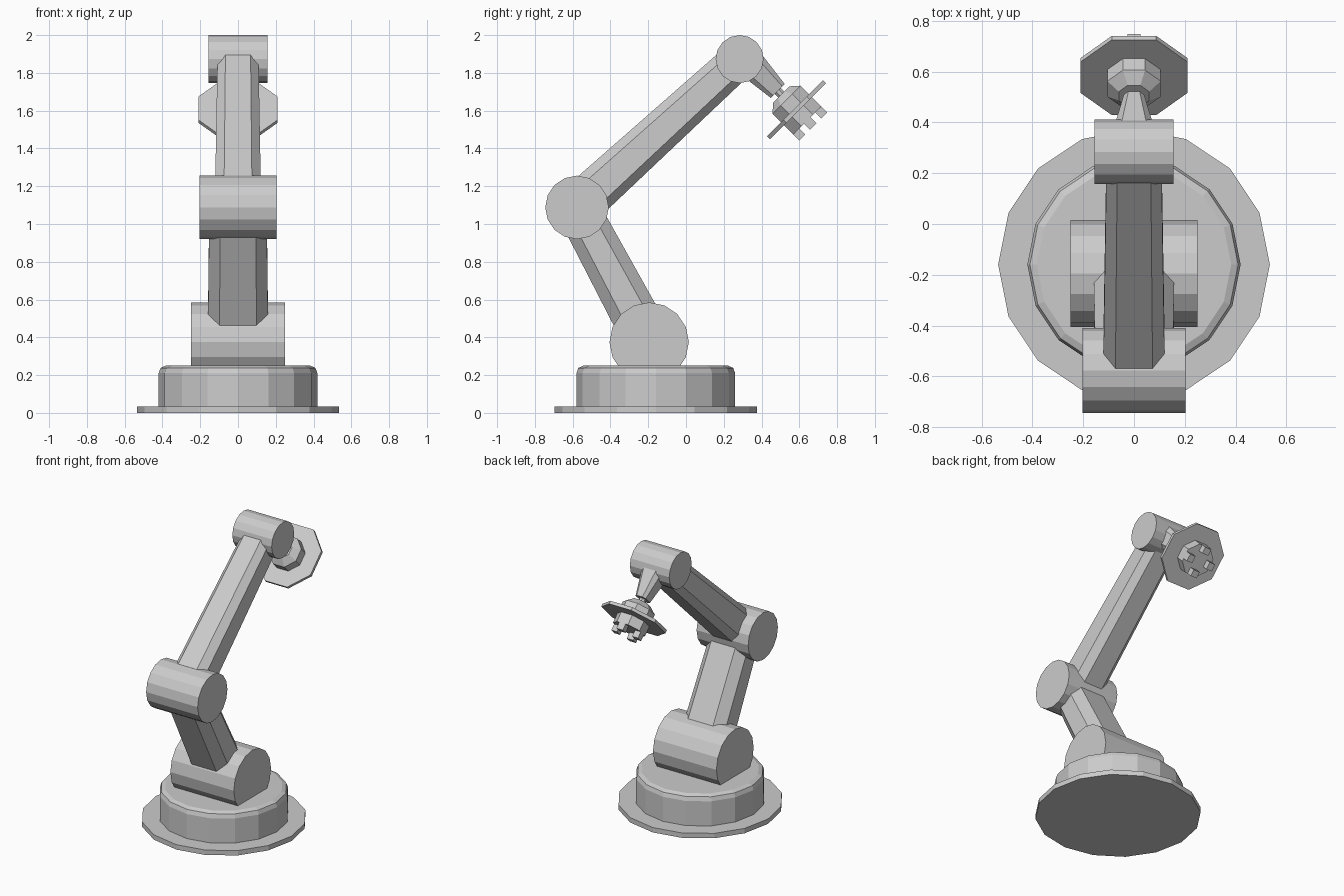
import bpy, bmesh, math
from mathutils import Vector

if "Cube" in bpy.data.objects:
    bpy.data.objects.remove(bpy.data.objects["Cube"])

X = Vector((1, 0, 0))


def loft(name, origin, direction, rings):
    """Skin closed cross-sections [(distance, [(u, v), ...]), ...] placed along a direction."""
    o, d = Vector(origin), Vector(direction).normalized()
    side = X if abs(d.x) < 0.9 else Vector((0, 1, 0))
    up = d.cross(side)
    bm = bmesh.new()
    loops = [[bm.verts.new(o + d * s + side * u + up * v) for u, v in pts] for s, pts in rings]
    n = len(loops[0])
    for a, b in zip(loops, loops[1:]):
        for i in range(n):
            j = (i + 1) % n
            bm.faces.new((a[i], a[j], b[j], b[i]))
    bm.faces.new(loops[0])
    bm.faces.new(loops[-1])
    bmesh.ops.recalc_face_normals(bm, faces=bm.faces)
    mesh = bpy.data.meshes.new(name)
    bm.to_mesh(mesh)
    bm.free()
    ob = bpy.data.objects.new(name, mesh)
    bpy.context.collection.objects.link(ob)
    return ob


def ngon(r, n=16, phase=0.0):
    return [(r * math.cos(2 * math.pi * (i + phase) / n),
             r * math.sin(2 * math.pi * (i + phase) / n)) for i in range(n)]


def octo(apothem):
    """Octagon with flats facing the main axes."""
    return ngon(apothem / math.cos(math.pi / 8), 8, 0.5)


def chamfered(hx, hy, c):
    """Rectangle with cut corners."""
    return [(hx, hy - c), (hx - c, hy), (c - hx, hy), (-hx, hy - c),
            (-hx, c - hy), (c - hx, -hy), (hx - c, -hy), (hx, c - hy)]


def joint(name, centre, radius, half):
    loft(name, centre, X, [(-half, ngon(radius)), (half, ngon(radius))])


# Base
base = (0, -0.16, 0)
loft("base_flange", base, (0, 0, 1), [(0, ngon(0.535)), (0.035, ngon(0.535))])
loft("base_drum", base, (0, 0, 1), [(0.03, ngon(0.42)), (0.21, ngon(0.42)),
                                    (0.238, ngon(0.41)), (0.25, ngon(0.383))])

# Joint barrels
shoulder = Vector((0, -0.195, 0.375))
elbow = Vector((0, -0.577, 1.088))
wrist = Vector((0, 0.284, 1.873))
joint("shoulder_joint", shoulder, 0.21, 0.25)
joint("elbow_joint", elbow, 0.168, 0.203)
joint("wrist_joint", wrist, 0.127, 0.155)

# Lower arm runs through the shoulder into the drum
low = shoulder - elbow
loft("lower_arm", elbow, low, [(0, chamfered(0.152, 0.113, 0.058)),
                               (low.length + 0.16, chamfered(0.162, 0.13, 0.062))])

# Upper arm
up = wrist - elbow
loft("upper_arm", elbow, up, [(0, chamfered(0.122, 0.12, 0.048)),
                              (up.length, chamfered(0.108, 0.098, 0.042))])

# Tool: everything shares one axis, measured from the disc centre
tool, axis = Vector((0, 0.585, 1.605)), Vector((0, 1, -1)).normalized()
loft("tool_neck", tool, axis, [(-0.40, chamfered(0.092, 0.085, 0.035)),
                               (-0.14, chamfered(0.04, 0.052, 0.018))])
loft("tool_rod", tool, axis, [(-0.16, octo(0.022)), (-0.08, octo(0.022))])
loft("tool_hub", tool, axis, [(-0.115, octo(0.06)), (-0.075, octo(0.105)),
                              (0.0, octo(0.105))])
loft("tool_disc", tool, axis, [(-0.011, octo(0.21)), (0.011, octo(0.21))])
loft("tool_collar", tool, axis, [(0.0, octo(0.105)), (0.08, octo(0.105))])

# Four gripping teeth around the collar
for i in range(4):
    a = i * math.pi / 2
    c, s = math.cos(a), math.sin(a)
    box = [(r * c - t * s, r * s + t * c)
           for r, t in ((0.06, -0.025), (0.105, -0.025), (0.105, 0.025), (0.06, 0.025))]
    loft(f"gripper_tooth_{i + 1}", tool, axis, [(0.07, box), (0.125, box)])
